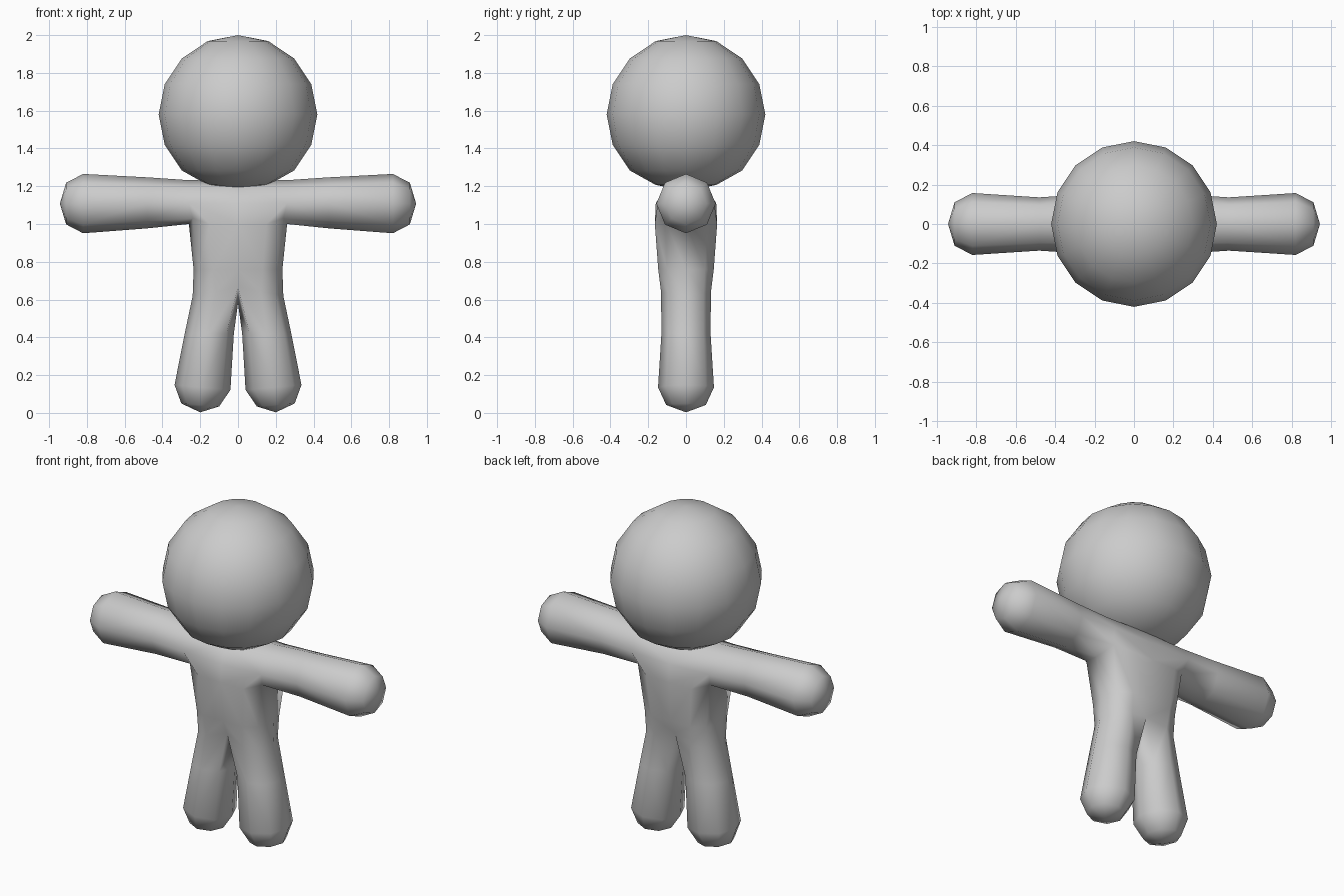
import bpy, bmesh, math
from math import cos, sin, pi

if "Cube" in bpy.data.objects:
    bpy.data.objects.remove(bpy.data.objects["Cube"])

grey = bpy.data.materials.new("plain grey")
grey.diffuse_color = (0.6, 0.6, 0.6, 1)
grey.use_nodes = True
grey.node_tree.nodes["Principled BSDF"].inputs["Base Color"].default_value = grey.diffuse_color


def finish(bm, name):
    bmesh.ops.recalc_face_normals(bm, faces=bm.faces)
    for f in bm.faces:
        f.smooth = True
    mesh = bpy.data.meshes.new(name)
    bm.to_mesh(mesh)
    bm.free()
    mesh.materials.append(grey)
    obj = bpy.data.objects.new(name, mesh)
    bpy.context.collection.objects.link(obj)
    return obj


# Head: round ball, slightly flattened underneath
bm = bmesh.new()
bmesh.ops.create_uvsphere(bm, u_segments=16, v_segments=8, radius=0.42)
for v in bm.verts:
    if v.co.z < -0.35:
        v.co.z += 0.015
    v.co.z += 1.58
finish(bm, "head")

# Body: right half as one skin, mirrored to the left
bm = bmesh.new()


def verts(points):
    return [bm.verts.new(p) for p in points]


def bridge(a, b, closed=True):
    n = len(a)
    for i in range(n if closed else n - 1):
        j = (i + 1) % n
        bm.faces.new((a[i], a[j], b[j], b[i]))


def cap(ring, tip):
    t = bm.verts.new(tip)
    for i in range(len(ring)):
        bm.faces.new((ring[i], ring[(i + 1) % len(ring)], t))


def leg_ring(cx, z, rx, ry, tilt=0.0):
    return verts([(cx + rx * cos(k * pi / 4), ry * sin(k * pi / 4),
                   z + tilt * cos(k * pi / 4)) for k in range(8)])


def arm_ring(x, z, r):
    return verts([(x, r * cos(k * pi / 4), z + r * sin(k * pi / 4)) for k in range(8)])


def torso_ring(z, quarter):
    # from the back centre, round the side, to the front centre
    pts = [(x, y, z) for x, y in quarter]
    return verts(pts + [(x, -y, z) for x, y, z in pts[-2::-1]])


# Leg, from hip to foot
hip = verts([(0.24, 0, 0.62), (0.2, 0.093, 0.63), (0.12, 0.132, 0.64), (0, 0.105, 0.67),
             (0, 0, 0.58), (0, -0.105, 0.67), (0.12, -0.132, 0.64), (0.2, -0.093, 0.63)])
rings = [hip,
         leg_ring(0.152, 0.42, 0.13, 0.13),
         leg_ring(0.188, 0.135, 0.148, 0.148, 0.013),
         leg_ring(0.2, 0.042, 0.1, 0.105, 0.008)]
for a, b in zip(rings, rings[1:]):
    bridge(a, b)
cap(rings[-1], (0.2, 0, 0.003))

# Torso, from hip to chest
hip_line = [hip[k] for k in (3, 2, 1, 0, 7, 6, 5)]
waist = torso_ring(0.76, [(0, 0.143), (0.13, 0.147), (0.205, 0.1), (0.235, 0)])
chest = torso_ring(1.0, [(0, 0.165), (0.15, 0.165), (0.24, 0.115), (0.26, 0)])
for k in (2, 4):
    chest[k].co.z = 1.03
bridge(hip_line, waist, False)
bridge(waist, chest, False)

# Shoulder: the chest side edge is the underside of the arm
bc, bmid, b_corner, under, f_corner, fmid, fc = chest
upper = verts([(0.26, -0.15, 1.11), (0.26, -0.095, 1.2), (0.26, 0, 1.232),
               (0.26, 0.095, 1.2), (0.26, 0.15, 1.11)])
centre = verts([(0, -0.16, 1.11), (0, -0.105, 1.2), (0, 0, 1.23),
                (0, 0.105, 1.2), (0, 0.16, 1.11)])
bridge(upper, centre, False)
for mid, corner, side, c, chest_c in ((fmid, f_corner, upper[0], centre[0], fc),
                                      (bmid, b_corner, upper[4], centre[4], bc)):
    bm.faces.new((chest_c, mid, side, c))
    bm.faces.new((mid, corner, side))

# Arm, from shoulder to hand
shoulder = [upper[4], upper[3], upper[2], upper[1], upper[0], f_corner, under, b_corner]
rings = [shoulder, arm_ring(0.48, 1.112, 0.135),
         arm_ring(0.82, 1.108, 0.157), arm_ring(0.91, 1.108, 0.11)]
for a, b in zip(rings, rings[1:]):
    bridge(a, b)
cap(rings[-1], (0.943, 0, 1.108))

body = finish(bm, "body")
mirror = body.modifiers.new("mirror", 'MIRROR')
mirror.use_clip = True
mirror.merge_threshold = 0.001
